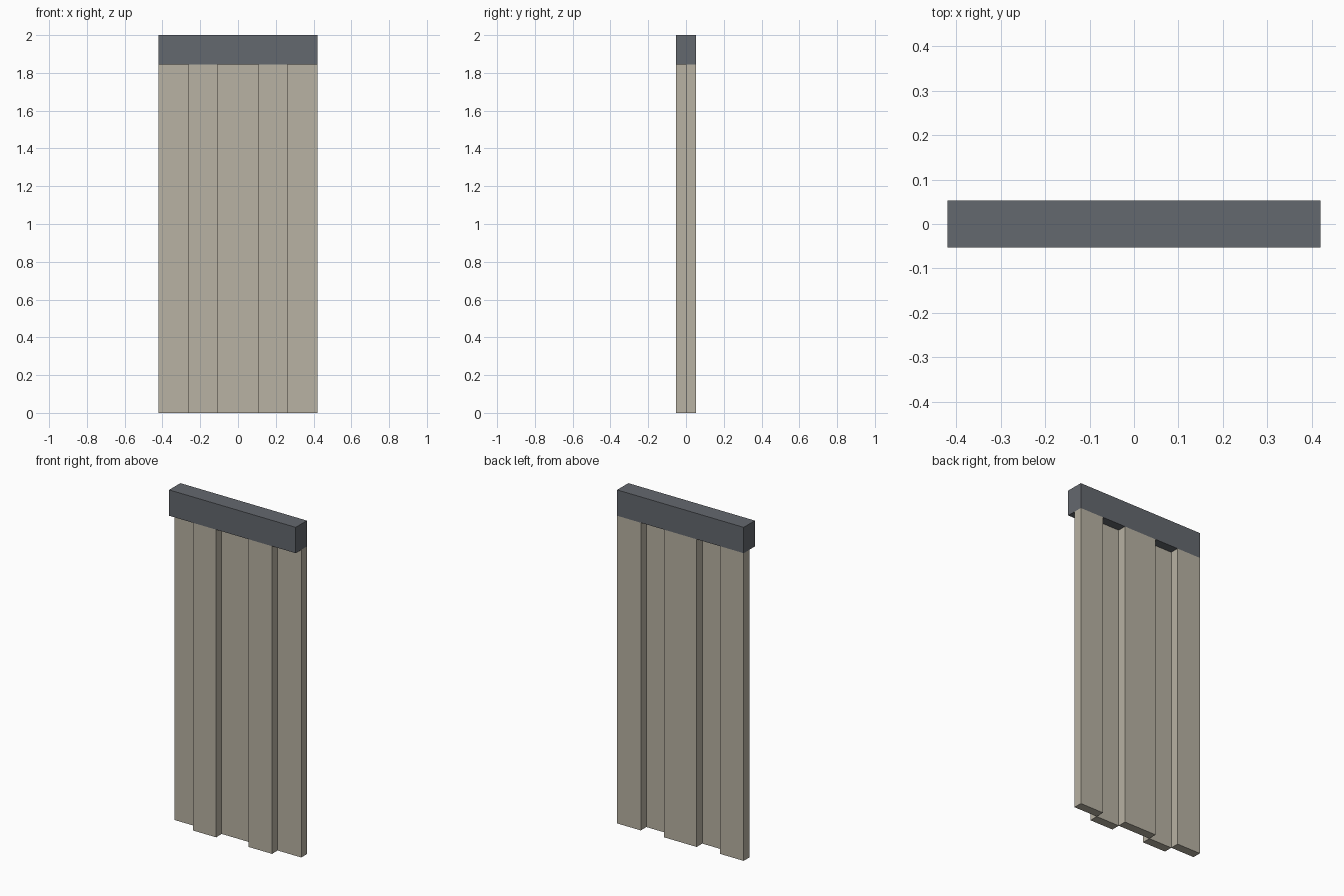
import bpy

if "Cube" in bpy.data.objects:
    bpy.data.objects.remove(bpy.data.objects["Cube"])


def material(name, rgb):
    m = bpy.data.materials.new(name)
    m.diffuse_color = (*rgb, 1.0)
    m.use_nodes = True
    m.node_tree.nodes["Principled BSDF"].inputs["Base Color"].default_value = m.diffuse_color
    return m


def box(name, lo, hi, mat):
    """Axis-aligned box between two corners."""
    (x0, y0, z0), (x1, y1, z1) = lo, hi
    verts = [(x, y, z) for z in (z0, z1)
             for x, y in ((x0, y0), (x1, y0), (x1, y1), (x0, y1))]
    faces = [(3, 2, 1, 0), (4, 5, 6, 7)]
    faces += [(i, (i + 1) % 4, (i + 1) % 4 + 4, i + 4) for i in range(4)]
    mesh = bpy.data.meshes.new(name)
    mesh.from_pydata(verts, [], faces)
    mesh.materials.append(mat)
    obj = bpy.data.objects.new(name, mesh)
    bpy.context.collection.objects.link(obj)
    return obj


beige = material("beige panel", (0.479, 0.445, 0.366))
slate = material("slate grey", (0.127, 0.138, 0.156))

HALF_W, HALF_D = 0.42, 0.053
HEAD_Z, TOP = 1.845, 2.0

# Header beam across the top
box("header_beam", (-HALF_W, -HALF_D, HEAD_Z), (HALF_W, HALF_D, TOP), slate)

# Vertical panels alternating between the back and front layer
edges = [-HALF_W, -0.263, -0.108, 0.108, 0.263, HALF_W]
for i, (x0, x1) in enumerate(zip(edges, edges[1:])):
    front = i % 2 == 1
    y0, y1 = (-HALF_D, 0.0) if front else (0.0, HALF_D)
    side = "front" if front else "back"
    box(f"{side}_panel_{i + 1}", (x0, y0, 0.0), (x1, y1, HEAD_Z), beige)
